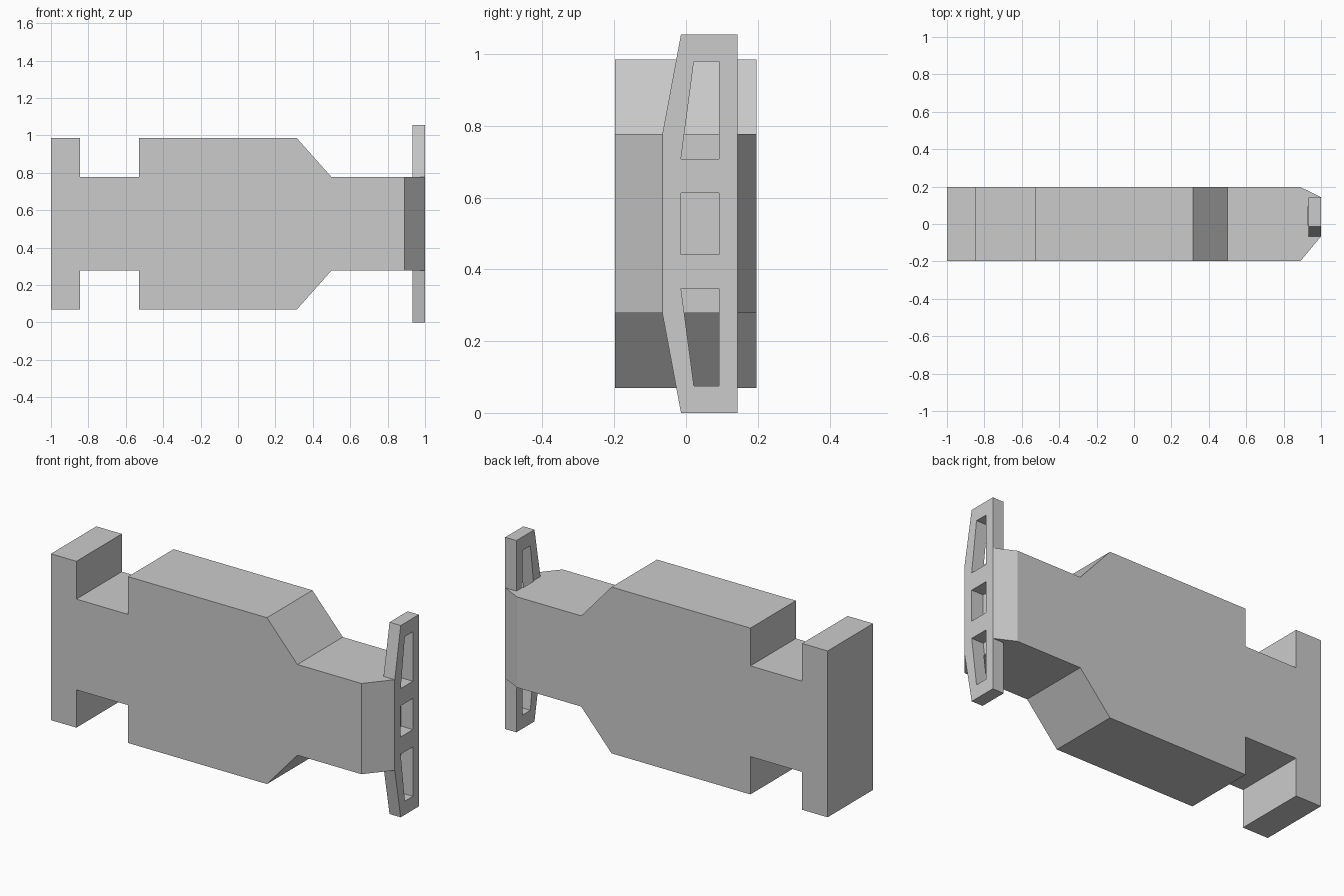
import bpy, bmesh
from mathutils import Vector

cube = bpy.data.objects.get("Cube")
if cube:
    bpy.data.objects.remove(cube, do_unlink=True)

grey = bpy.data.materials.new("plain_grey")
grey.use_nodes = True
colour = (0.6, 0.6, 0.6, 1)
grey.diffuse_color = colour
grey.node_tree.nodes["Principled BSDF"].inputs["Base Color"].default_value = colour

MID = 0.5275   # height of the mirror plane


def mirrored(half):
    """Close an upper outline by mirroring it about the middle height."""
    return half + [(a, 2 * MID - z) for a, z in reversed(half)]


def prism(points, offset):
    """Extrude a polygon of 3D points along offset."""
    bm = bmesh.new()
    face = bm.faces.new([bm.verts.new(p) for p in points])
    result = bmesh.ops.extrude_face_region(bm, geom=[face], use_keep_orig=True)
    verts = [g for g in result["geom"] if isinstance(g, bmesh.types.BMVert)]
    bmesh.ops.translate(bm, verts=verts, vec=Vector(offset))
    bmesh.ops.recalc_face_normals(bm, faces=bm.faces)
    return bm


def make_object(name, bm):
    mesh = bpy.data.meshes.new(name)
    bm.to_mesh(mesh)
    bm.free()
    mesh.materials.append(grey)
    obj = bpy.data.objects.new(name, mesh)
    bpy.context.collection.objects.link(obj)
    return obj


def combine(target, other, operation):
    """Apply a boolean and discard the other object."""
    mod = target.modifiers.new(operation.lower(), "BOOLEAN")
    mod.operation = operation
    mod.solver = "EXACT"
    mod.object = other
    other.hide_render = True
    bpy.context.view_layer.objects.active = target
    bpy.ops.object.modifier_apply(modifier=mod.name)
    bpy.data.objects.remove(other, do_unlink=True)


# Body: stepped silhouette extruded through its depth
top = [(-1, 0.985), (-0.845, 0.985), (-0.845, 0.777), (-0.53, 0.777),
       (-0.53, 0.985), (0.315, 0.985), (0.5, 0.777), (0.89, 0.777)]
bm = prism([(x, -0.198, z) for x, z in mirrored(top)], (0, 0.395, 0))

# Tapered nose: extrude the end face and narrow it
end = max(bm.faces, key=lambda f: f.calc_center_median().x)
result = bmesh.ops.extrude_face_region(bm, geom=[end])
for v in result["geom"]:
    if isinstance(v, bmesh.types.BMVert):
        v.co.x = 1
        v.co.y = -0.066 if v.co.y < 0 else 0.143
bmesh.ops.recalc_face_normals(bm, faces=bm.faces)
body = make_object("body", bm)

# Upright end plate with a sloped front edge
plate_outline = mirrored([(-0.066, 0.777), (-0.014, 1.055), (0.143, 1.055)])
plate_outline = [(y, z) for y, z in plate_outline]
plate = make_object("end_plate", prism([(0.932, y, z) for y, z in plate_outline],
                                       (0.068, 0, 0)))
combine(body, plate, "UNION")

# Openings: two sloped windows and a square pocket
window = [(-0.014, 0.708), (0.022, 0.98), (0.092, 0.98), (0.092, 0.708)]
lower = [(y, 2 * MID - z) for y, z in window]
pocket = mirrored([(-0.014, 0.613), (0.092, 0.613)])
for outline in (window, lower, pocket):
    cutter = make_object("opening_cutter",
                         prism([(0.928, y, z) for y, z in outline], (0.2, 0, 0)))
    combine(body, cutter, "DIFFERENCE")

# Smooth the gentle nose bend, keep other edges sharp
for obj in bpy.context.selected_objects:
    obj.select_set(False)
body.select_set(True)
bpy.context.view_layer.objects.active = body
bpy.ops.object.shade_smooth_by_angle()
